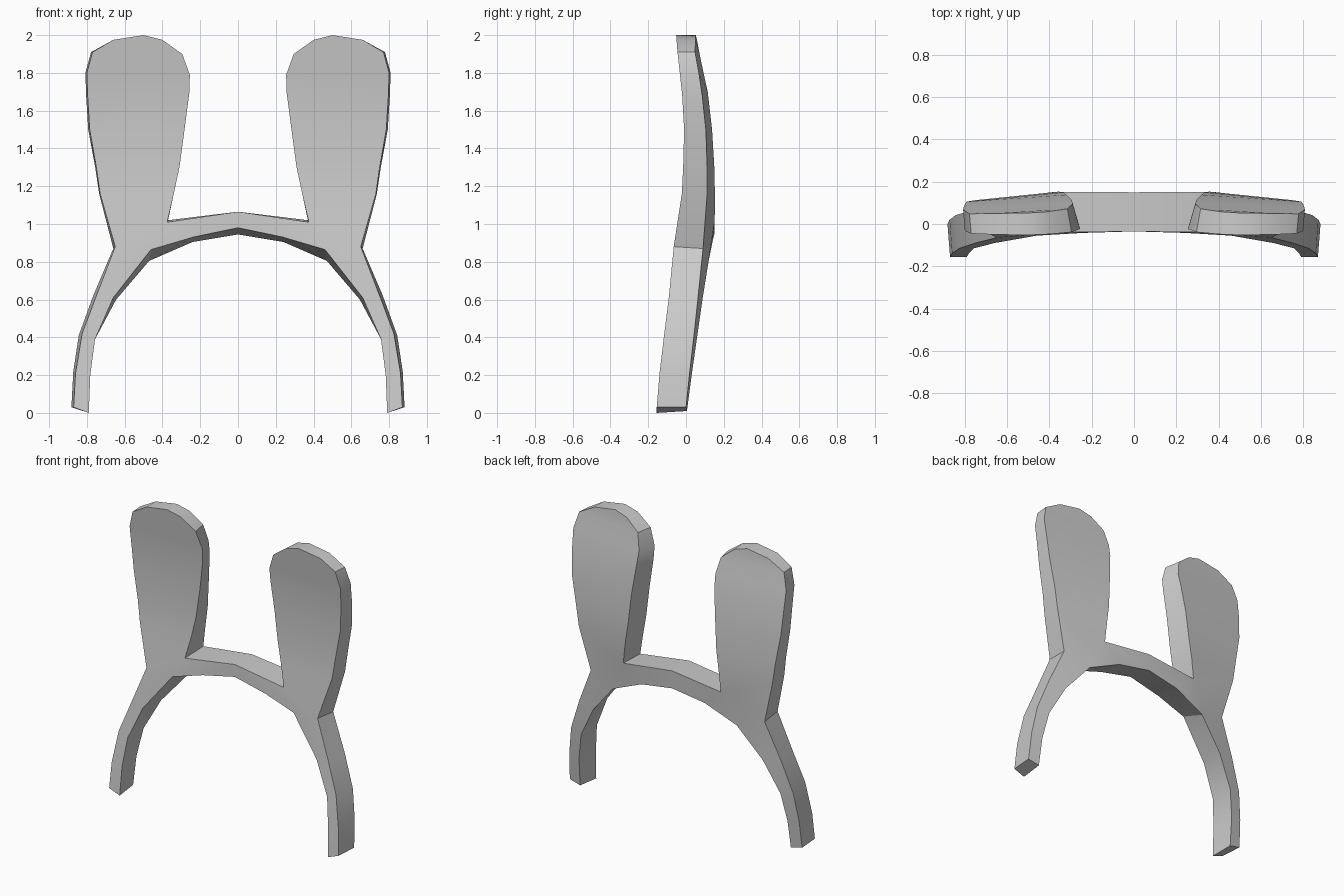
import bpy, bmesh, math

if "Cube" in bpy.data.objects:
    bpy.data.objects.remove(bpy.data.objects["Cube"])

# Cross-section corners: x, z, front y, back y, and x/z shift of the back corner
LEG_OUTER = [(.87, .03, -.155, .0, .012, 0), (.86, .21, -.14, .02, .012, .01),
             (.825, .42, -.115, .042, .018, -.01), (.75, .62, -.09, .065, .015, .005),
             (.65, .88, -.065, .09, .01, -.01)]
LEG_INNER = [(.79, .0, -.155, .005, .01, .01), (.782, .2, -.14, .03, .01, 0),
             (.757, .39, -.115, .057, 0, 0), (.66, .61, -.09, .087, -.015, -.01),
             (.46, .865, -.055, .12, .01, -.06)]
BAND = [(.24, .93, -.042, .14, 0, -.025), (0, .98, -.035, .15, 0, -.035),
        (0, 1.065, -.035, .15, 0, 0), (.375, 1.01, -.04, .152, -.005, .01)]
EAR_OUTER = [(.73, 1.16, -.022, .112, .005, 0), (.75, 1.3, -.015, .112, .006, 0),
             (.785, 1.5, -.01, .105, .008, 0), (.796, 1.68, -.02, .086, .008, 0),
             (.80, 1.8, -.033, .068, .008, 0), (.77, 1.91, -.045, .048, .008, 0),
             (.66, 1.975, -.05, .05, 0, 0)]
EAR_INNER = [(.34, 1.16, -.02, .153, .015, 0), (.31, 1.3, -.012, .15, .025, 0),
             (.283, 1.5, -.008, .138, .035, 0), (.257, 1.7, -.015, .115, .038, 0),
             (.255, 1.79, -.024, .095, .035, 0), (.295, 1.9, -.038, .072, .02, 0),
             (.4, 1.975, -.048, .058, .01, 0)]
EAR_TIP = [(.5, 2.0, -.052, .052, 0, 0)]

bm = bmesh.new()


def corners(points):
    """Make a (front, back) vertex pair for every point."""
    return [(bm.verts.new((x, yf, z)), bm.verts.new((x + dx, yb, z + dz)))
            for x, z, yf, yb, dx, dz in points]


lo, li, band, eo, ei, tip = map(corners, (LEG_OUTER, LEG_INNER, BAND, EAR_OUTER, EAR_INNER, EAR_TIP))


def plate(*pairs):
    """Matching front and back faces."""
    bm.faces.new([p[0] for p in pairs])
    bm.faces.new([p[1] for p in reversed(pairs)])


# Leg, band and ear surfaces
for i in range(4):
    plate(lo[i], lo[i + 1], li[i + 1], li[i])
plate(li[4], lo[4], band[3])
plate(li[4], band[3], band[0])
plate(band[0], band[3], band[2], band[1])
outer, inner = [lo[4]] + eo, [band[3]] + ei
for i in range(7):
    plate(outer[i], outer[i + 1], inner[i + 1], inner[i])
plate(eo[-1], tip[0], ei[-1])

# Rim following the whole half outline, left open on the mirror plane
loop = [band[1], band[0]] + li[::-1] + lo + eo + tip + ei[::-1] + [band[3], band[2]]
for a, b in zip(loop, loop[1:]):
    bm.faces.new((a[0], b[0], b[1], a[1]))
bmesh.ops.recalc_face_normals(bm, faces=bm.faces)

mesh = bpy.data.meshes.new("eared_headband")
bm.to_mesh(mesh)
bm.free()
headband = bpy.data.objects.new("eared_headband", mesh)
bpy.context.collection.objects.link(headband)

grey = bpy.data.materials.new("light grey")
grey.diffuse_color = (.6, .6, .6, 1)
grey.use_nodes = True
grey.node_tree.nodes["Principled BSDF"].inputs["Base Color"].default_value = grey.diffuse_color
mesh.materials.append(grey)

# Mirror to the other side
mirror = headband.modifiers.new("mirror", 'MIRROR')
mirror.use_clip = True
bpy.context.view_layer.objects.active = headband
headband.select_set(True)
bpy.ops.object.modifier_apply(modifier=mirror.name)

# Open mesh normals can come out reversed, so settle them on the closed form
bm = bmesh.new()
bm.from_mesh(mesh)
bmesh.ops.recalc_face_normals(bm, faces=bm.faces)
bm.to_mesh(mesh)
bm.free()
bpy.ops.object.shade_smooth_by_angle(angle=math.radians(30))
